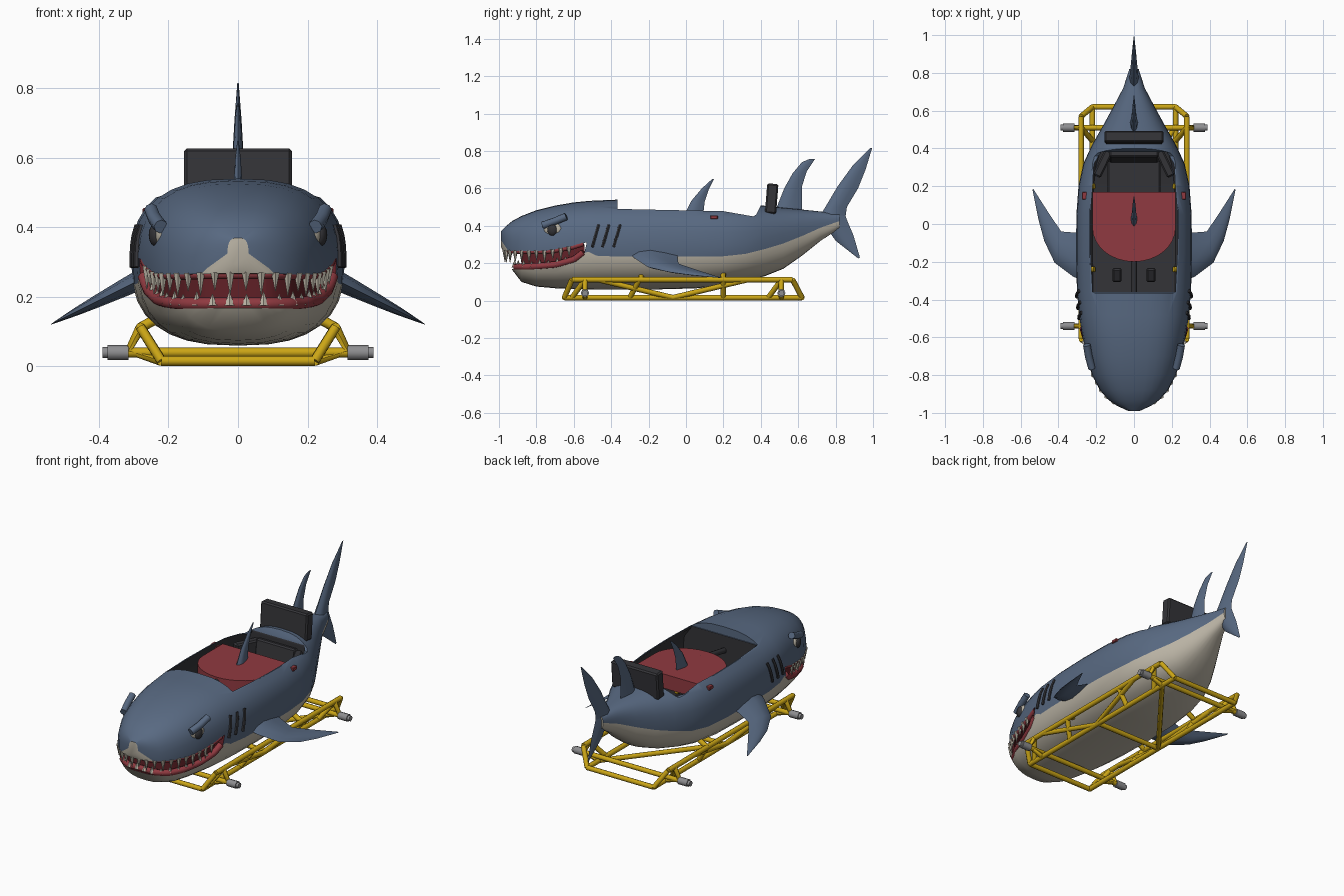
import bpy, bmesh, math
from mathutils import Vector, Matrix

if "Cube" in bpy.data.objects:
    bpy.data.objects.remove(bpy.data.objects["Cube"])


def material(name, rgb):
    m = bpy.data.materials.new(name)
    m.diffuse_color = (*rgb, 1)
    m.use_nodes = True
    m.node_tree.nodes["Principled BSDF"].inputs["Base Color"].default_value = m.diffuse_color
    return m


BLUE = material("slate blue", (0.098, 0.142, 0.222))
CREAM = material("belly cream", (0.50, 0.46, 0.38))
DARK = material("charcoal", (0.034, 0.034, 0.039))
MAROON = material("mouth maroon", (0.12, 0.015, 0.02))
RED = material("deck red", (0.28, 0.042, 0.052))
YELLOW = material("frame yellow", (0.60, 0.38, 0.008))
METAL = material("metal grey", (0.27, 0.27, 0.28))
BODY_MATS = [BLUE, CREAM, DARK, MAROON]


def finish(name, bm, mats, angle=35):
    me = bpy.data.meshes.new(name)
    bmesh.ops.recalc_face_normals(bm, faces=bm.faces)
    bm.to_mesh(me)
    bm.free()
    for m in mats:
        me.materials.append(m)
    me.shade_smooth()
    me.set_sharp_from_angle(angle=math.radians(angle))
    ob = bpy.data.objects.new(name, me)
    bpy.context.collection.objects.link(ob)
    return ob


def baked(ob):
    bpy.context.view_layer.update()
    return bpy.data.meshes.new_from_object(ob.evaluated_get(bpy.context.evaluated_depsgraph_get()))


def loft(bm, rings, mat=lambda i, j: 0):
    vs = [[bm.verts.new(p) for p in r] for r in rings]
    n = len(vs[0])
    for i in range(len(vs) - 1):
        for j in range(n):
            k = (j + 1) % n
            bm.faces.new((vs[i][j], vs[i][k], vs[i + 1][k], vs[i + 1][j])).material_index = mat(i, j)
    for r, i in ((vs[0], 0), (vs[-1], len(vs) - 2)):
        bm.faces.new(r).material_index = mat(i, 0)


def tubes(name, paths, r, mat, res=2):
    cu = bpy.data.curves.new(name, 'CURVE')
    cu.dimensions, cu.bevel_depth, cu.bevel_resolution, cu.use_fill_caps = '3D', r, res, True
    for path in paths:
        sp = cu.splines.new('POLY')
        sp.points.add(len(path) - 1)
        for p, co in zip(sp.points, path):
            p.co = (*co, 1)
    tmp = bpy.data.objects.new(name + "_path", cu)
    bpy.context.collection.objects.link(tmp)
    bm = bmesh.new()
    bm.from_mesh(baked(tmp))
    bpy.data.objects.remove(tmp)
    return finish(name, bm, [mat], 50)


def prism(name, pts, axis, lo, hi, mats, idx=0):
    """Extrude a 2D outline along x or z."""
    bm = bmesh.new()
    put = (lambda p, d: (d, p[0], p[1])) if axis == 'x' else (lambda p, d: (p[0], p[1], d))
    loft(bm, [[put(p, d) for p in pts] for d in (lo, hi)], lambda i, j: idx)
    return finish(name, bm, mats)


def box(name, c, size, mat, rx=0, rz=0, bevel=0.008):
    bm = bmesh.new()
    bmesh.ops.create_cube(bm, size=1, matrix=Matrix.Diagonal((*size, 1)))
    bmesh.ops.bevel(bm, geom=bm.edges[:], offset=bevel, segments=1, affect='EDGES')
    bm.transform(Matrix.Translation(c) @ Matrix.Rotation(rz, 4, 'Z') @ Matrix.Rotation(rx, 4, 'X'))
    return finish(name, bm, [mat])


# body stations: y, half width, top, bottom, colour line
ST = [(-.99, .03, .37, .29, .325), (-.96, .095, .40, .225, .28), (-.93, .137, .425, .165, .24),
      (-.88, .18, .452, .10, .225), (-.8, .222, .483, .075, .22), (-.7, .25, .508, .066, .23),
      (-.6, .272, .525, .062, .25), (-.52, .286, .533, .06, .26), (-.48, .29, .535, .06, .24),
      (-.36, .302, .54, .06, .235), (-.15, .307, .543, .06, .235), (.05, .305, .54, .065, .235),
      (.2, .294, .53, .08, .237), (.32, .268, .52, .105, .25), (.42, .222, .507, .13, .275),
      (.52, .165, .497, .17, .305), (.62, .11, .487, .24, .345), (.72, .057, .476, .32, .39),
      (.82, .025, .462, .385, .425)]
N = 2.6


def table(rows, y):
    """Linear lookup in rows sorted by their first value."""
    for a, b in zip(rows, rows[1:]):
        if y <= b[0]:
            break
    t = min(max((y - a[0]) / (b[0] - a[0]), 0), 1)
    return [p + (q - p) * t for p, q in zip(a, b)]


def half_width(y, z):
    _, w, top, bot, _ = table(ST, y)
    s = min(abs(z - (top + bot) / 2) / ((top - bot) / 2), 1)
    return w * (1 - s ** N) ** (1 / N)


def section(y, w, top, bot, line, up=9, low=7):
    zc, h = (top + bot) / 2, (top - bot) / 2
    s = max(-.95, min(.95, (line - zc) / h))
    t0 = math.copysign(math.asin(abs(s) ** (N / 2)), s)
    ts = [-math.pi / 2 + (t0 + math.pi / 2) * i / low for i in range(low)]
    ts += [t0 + (math.pi / 2 - t0) * i / up for i in range(up + 1)]
    side = [(w * max(math.cos(t), 0) ** (2 / N),
             zc + h * math.copysign(abs(math.sin(t)) ** (2 / N), math.sin(t))) for t in ts]
    return [(x, y, z) for x, z in side] + [(-x, y, z) for x, z in side[-2:0:-1]]


bm = bmesh.new()
loft(bm, [section(*s) for s in ST], lambda i, j: 1 if j < 7 or j >= 25 else 0)
body = finish("body", bm, BODY_MATS)

# cutters: cockpit rim, cockpit interior, mouth
RIM = [(-.365, .49), (.2, .478), (.36, .45), (.375, .46), (.405, .52)]
rim_cut = prism("rim_cutter", RIM + [(.405, .8), (-.365, .8)], 'x', -.5, .5, BODY_MATS, 0)
bm = bmesh.new()
rings = []
for i in range(13):
    y = -.36 + .74 * i / 12
    floor, cap = table(ST, y)[3] + .06, table(RIM, y)[1] - .012
    zs = [floor + (cap - floor) * k / 6 for k in range(7)]
    prof = [(min(half_width(y, z) - .02, .27), z) for z in zs]
    prof.append((prof[-1][0], .75))
    rings.append([(x, y, z) for x, z in prof] + [(-x, y, z) for x, z in reversed(prof)])
loft(bm, rings, lambda i, j: 2)
inside_cut = finish("interior_cutter", bm, BODY_MATS)
UPPER = [(-1.1, .272), (-.9, .264), (-.75, .264), (-.62, .285), (-.53, .312)]
LOWER = [(-1.1, .168), (-.85, .168), (-.7, .18), (-.6, .208), (-.545, .25), (-.53, .312)]
mouth_cut = prism("mouth_cutter", UPPER + LOWER[-2::-1], 'x', -.5, .5, BODY_MATS, 3)
for c in (rim_cut, inside_cut, mouth_cut):
    m = body.modifiers.new("cut", 'BOOLEAN')
    m.operation, m.solver, m.object = 'DIFFERENCE', 'EXACT', c
me = baked(body)
body.modifiers.clear()
body.data = me
me.shade_smooth()
me.set_sharp_from_angle(angle=math.radians(35))
for c in (rim_cut, inside_cut, mouth_cut):
    bpy.data.objects.remove(c)


def jaw(edge, y0, scale, dz):
    """Path round the jaw on the body surface, from one corner to the other."""
    half = []
    for i in range(25):
        y = -.55 + (y0 + .55) * math.sin(math.pi / 2 * i / 24)
        z = table(edge, y)[1]
        half.append(Vector((half_width(y, z) * scale, y * scale - .5 * (1 - scale), z + dz)))
    return half + [Vector((-p.x, p.y, p.z)) for p in reversed(half)]


# mouth lining and gums
prism("mouth_lining", [(p.x, p.y) for p in jaw([(-1, .21), (0, .21)], -.94, .86, 0)],
      'z', .15, .30, [MAROON])
tubes("lower_gum", [jaw(LOWER, -.92, .97, .012)], .018, RED)
tubes("upper_gum", [jaw(UPPER, -.965, .96, -.002)], .013, RED)


def teeth(name, path, count, height, r, y_max):
    path = [p for p in path if p.y < y_max]
    d = [0]
    for a, b in zip(path, path[1:]):
        d.append(d[-1] + (b - a).length)
    bm = bmesh.new()
    for k in range(count):
        p = Vector(table([(s, *q) for s, q in zip(d, path)], d[-1] * (k + .5) / count)[1:])
        h = height * (1 if k % 2 else .8)
        mat = Matrix.Translation(p + Vector((0, 0, h / 2)))
        if h < 0:
            mat = mat @ Matrix.Rotation(math.pi, 4, 'X')
        bmesh.ops.create_cone(bm, cap_ends=True, segments=6, radius1=r, radius2=.001,
                              depth=abs(h), matrix=mat)
    finish(name, bm, [CREAM], 30)


teeth("upper_teeth", jaw(UPPER, -.975, .985, .004), 22, -.066, .014, -.6)
teeth("lower_teeth", jaw(LOWER, -.925, .98, .008), 18, .04, .016, -.6)


def fin(name, rows, normal):
    """Blade lofted from rows of (leading point, trailing point, half thickness)."""
    bm, n = bmesh.new(), Vector(normal).normalized()
    shape = [(0, 0), (.15, .7), (.4, 1), (.7, .6), (1, 0), (.7, -.6), (.4, -1), (.15, -.7)]
    loft(bm, [[Vector(a).lerp(Vector(b), u) + n * t * v for u, v in shape] for a, b, t in rows])
    finish(name, bm, [BLUE], 40)


def upright(name, rows):
    fin(name, [((0, a, za), (0, b, zb), t) for a, za, b, zb, t in rows], (1, 0, 0))


upright("dorsal_fin", [(.47, .46, .62, .46, .022), (.525, .60, .62, .61, .015),
                       (.57, .68, .645, .69, .01), (.62, .74, .675, .735, .006), (.66, .757, .69, .757, .002)])
upright("upper_tail", [(.70, .43, .85, .43, .028), (.745, .50, .86, .50, .022), (.81, .61, .92, .60, .016),
                       (.89, .72, .96, .70, .01), (.985, .815, .995, .815, .002)])
upright("lower_tail", [(.71, .46, .85, .46, .028), (.745, .40, .865, .42, .02),
                       (.80, .32, .895, .35, .014), (.92, .226, .93, .23, .002)])
upright("deck_fin", [(-.02, .44, .09, .44, .018), (.03, .535, .10, .53, .012),
                     (.085, .60, .122, .595, .008), (.14, .65, .15, .65, .002)])
for s, tag in ((1, "right"), (-1, "left")):
    rows = [(.26, -.30, .26, -.04, .03), (.32, -.28, .32, -.045, .026), (.42, -.205, .385, -.04, .018),
            (.475, -.09, .44, .04, .012), (.505, .02, .485, .11, .007), (.537, .18, .534, .187, .001)]
    dip = lambda x: .245 - .5 * (x - .29)
    fin(tag + "_side_fin", [((s * a, b, dip(a)), (s * c, d, dip(c)), t) for a, b, c, d, t in rows],
        (.45 * s, 0, .9))
    # gills
    gills = []
    for y in (-.485, -.43, -.37):
        gills.append([(s * (half_width(y, z) + .002), y + (z - .345) * .28, z)
                      for z in (.285, .315, .345, .375, .405)])
    tubes(tag + "_gills", gills, .009, DARK, 1)
    # eye and brow
    for part, c, r, mat in (("eye_white", (.226, -.712, .38), (.02, .05, .036), CREAM),
                            ("pupil", (.238, -.715, .378), (.018, .027, .032), DARK)):
        bm = bmesh.new()
        bmesh.ops.create_uvsphere(bm, u_segments=16, v_segments=10, radius=1)
        bm.transform(Matrix.Translation((s * c[0], *c[1:])) @ Matrix.Rotation(s * -.25, 4, 'Z')
                     @ Matrix.Diagonal((*r, 1)))
        finish(tag + "_" + part, bm, [mat], 60)
    tubes(tag + "_brow", [[(s * .222, -.765, .402), (s * .24, -.70, .425), (s * .25, -.64, .45)]], .02, BLUE)
    # seat bolsters, pedals and deck corner tabs
    box(tag + "_seat_bolster", (s * .165, .32, .38), (.045, .15, .10), DARK, 0, s * .45)
    box(tag + "_pedal", (s * .09, -.27, .18), (.05, .08, .02), DARK, .5)
    box(tag + "_deck_tab", (s * .255, .15, .445), (.04, .04, .02), RED, 0, 0, .003)

# cockpit deck with rounded nose, column and seat
arc = [(.22 * math.cos(a), -.02 - .18 * math.sin(a)) for a in [math.pi * i / 16 for i in range(17)]]
prism("deck", [(.22, .17)] + arc + [(-.22, .17)], 'z', .37, .455, [RED])
tubes("steering_column", [[(0, -.13, .44), (0, -.37, .40)]], .016, DARK)
box("backrest", (0, .458, .545), (.31, .06, .16), DARK, -.08)
box("seat_back", (0, .355, .31), (.26, .04, .26), DARK, -.15)
box("seat_cushion", (0, .25, .20), (.28, .2, .09), DARK)

# tubular frame
frame = [[(-.22, y, z), (.22, y, z)] for y, z in ((-.65, .016), (.62, .016), (-.05, .016))]
frame += [[(-.32, y, .04), (.32, y, .04)] for y in (-.54, .51)]
frame += [[(-.22, -.05, .016), (.22, .51, .016)]]
for s in (1, -1):
    low = lambda y: (s * .22, y, .016)
    top = lambda y: (s * .28, y, .112)
    frame += [[low(-.65), low(.62)], [top(-.61), top(.57)], [low(-.65), top(-.61)], [low(.62), top(.57)],
              [top(-.47), low(-.07), top(.33)], [low(-.3), top(-.25)], [low(.2), top(.2)]]
    for y in (-.54, .51):
        frame += [[low(y), (s * .315, y, .045), top(y)], [low(y - .07), top(y)]]
    for y in (-.24, .2):
        frame.append([top(y), (s * .21, y, .15)])
tubes("frame", frame, .0145, YELLOW)
ends = [[(s * .315, y, .04), (s * .375, y, .04)] for s in (1, -1) for y in (-.54, .51)]
tubes("axle_hubs", ends, .022, METAL)
tubes("axle_caps", [[a, (a[0] * 1.235, a[1], a[2])] for a, b in ends], .016, METAL)
